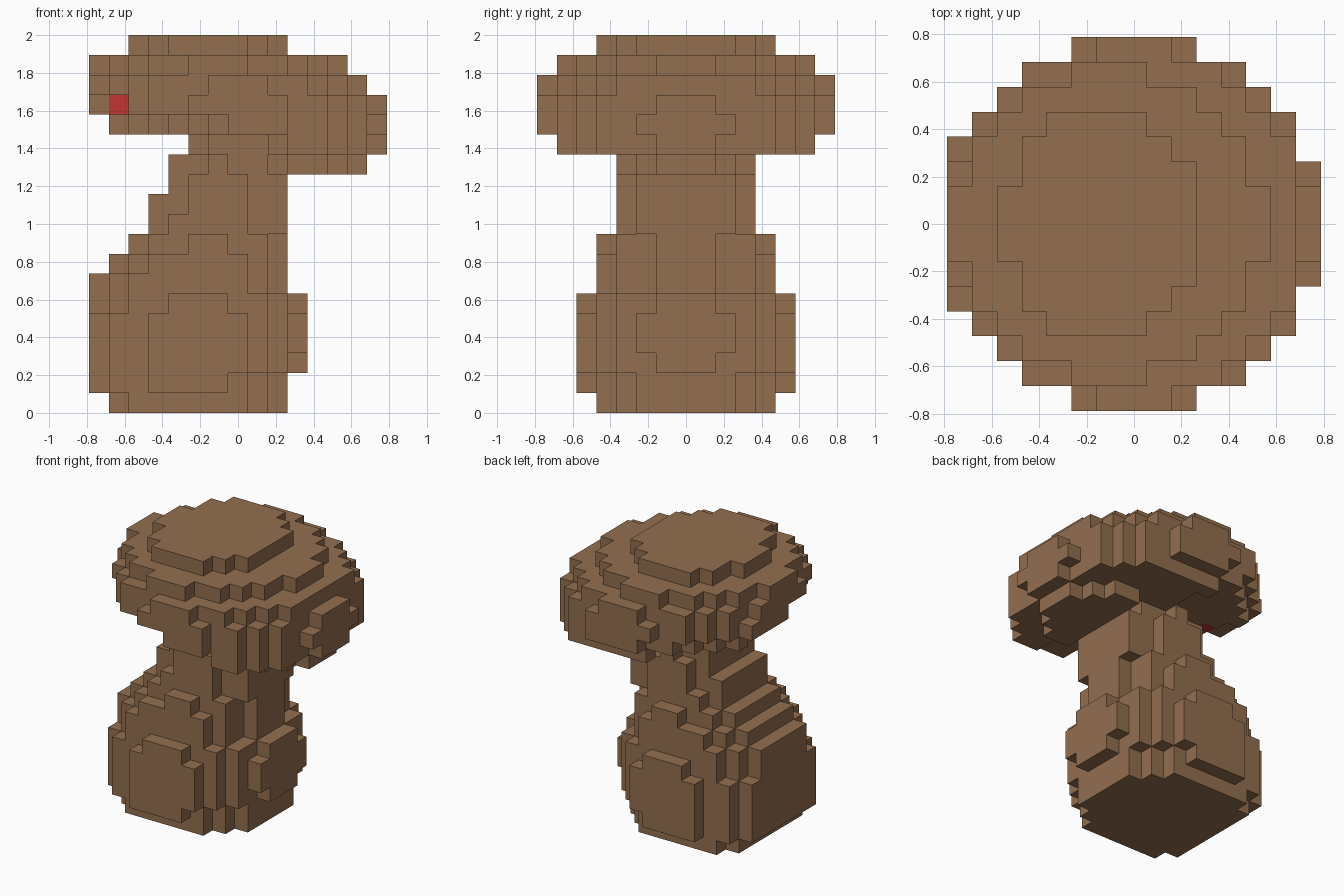
import bpy
import bmesh
from mathutils import Vector

cube = bpy.data.objects.get("Cube")
if cube:
    bpy.data.objects.remove(cube, do_unlink=True)

SIZE = 2 / 19          # edge of one block
HALF = 7               # blocks on each side of the middle one


def make_material(name, colour):
    mat = bpy.data.materials.new(name)
    mat.use_nodes = True
    mat.diffuse_color = (*colour, 1)
    mat.node_tree.nodes["Principled BSDF"].inputs["Base Color"].default_value = (*colour, 1)
    return mat


brown = make_material("brown", (0.29, 0.158, 0.078))
red = make_material("red", (0.55, 0.033, 0.033))


def disc(layer, centre, left, right, depth, power=2.0, limit=-HALF, slant=0.0):
    """Blocks of one layer inside an oval, cut off left of a slanted line."""
    blocks = set()
    for i in range(-HALF, HALF + 1):
        for j in range(-HALF, HALF + 1):
            x, y = i * SIZE - centre, abs(j * SIZE)
            radius = left if x < 0 else right
            inside = (abs(x) / radius) ** power + (y / depth) ** power < 1
            if inside and i + slant * j >= limit:
                blocks.add((i, j, layer))
    return blocks


def build_blocks(name, blocks, red_blocks=frozenset()):
    """Skin a set of blocks with its outer faces."""
    bm = bmesh.new()
    corners = {}

    def corner(point):
        key = tuple(round(c * 2) for c in point)
        if key not in corners:
            corners[key] = bm.verts.new(point * SIZE + Vector((0, 0, SIZE / 2)))
        return corners[key]

    for block in sorted(blocks):
        for axis in range(3):
            for sign in (-1, 1):
                step = Vector((0, 0, 0))
                step[axis] = sign
                neighbour = tuple(int(c) for c in Vector(block) + step)
                if neighbour in blocks:
                    continue
                u = Vector((0, 0, 0))
                u[(axis + 1) % 3] = 0.5
                v = step.cross(u)
                mid = Vector(block) + step / 2
                ring = (mid - u - v, mid + u - v, mid + u + v, mid - u + v)
                face = bm.faces.new([corner(p) for p in ring])
                face.material_index = int(block in red_blocks)
    mesh = bpy.data.meshes.new(name)
    bm.to_mesh(mesh)
    bm.free()
    mesh.materials.append(brown)
    if red_blocks:
        mesh.materials.append(red)
    obj = bpy.data.objects.new(name, mesh)
    bpy.context.collection.objects.link(obj)


# Stem: a wide bulb that leans and narrows upwards
stem = disc(0, -0.22, 0.51, 0.47, 0.5, power=2.6)
stem |= disc(1, -0.25, 0.6, 0.52, 0.56)
stem |= disc(2, -0.22, 0.64, 0.57, 0.575)
for layer in (3, 4):
    stem |= disc(layer, -0.22, 0.64, 0.58, 0.575)
stem |= disc(5, -0.21, 0.6, 0.55, 0.545)
stem |= disc(6, -0.22, 0.58, 0.46, 0.5)
stem |= disc(7, -0.18, 0.52, 0.43, 0.48)
stem |= disc(8, -0.16, 0.42, 0.4, 0.45)
stem |= disc(9, -0.13, 0.37, 0.43, 0.37)
stem |= disc(10, -0.13, 0.37, 0.43, 0.36)
stem |= disc(11, -0.08, 0.33, 0.38, 0.35)
stem |= disc(12, -0.08, 0.33, 0.38, 0.32)
stem |= disc(13, 0, 0.29, 0.29, 0.29)
build_blocks("stem", stem)

# Cap: dome whose underside hangs lowest towards +x and +y
cap = disc(12, 0.3, 0.37, 0.37, 0.37, limit=3)
cap |= disc(13, 0.2, 0.72, 0.56, 0.7, limit=0.8, slant=0.35)
cap |= disc(14, 0.08, 0.78, 0.69, 0.78, limit=-4.25, slant=0.6)
cap |= disc(15, 0, 0.805, 0.76, 0.8)
cap |= disc(16, -0.03, 0.75, 0.75, 0.75)
cap |= disc(17, -0.1, 0.66, 0.66, 0.66)
cap |= disc(18, -0.155, 0.39, 0.42, 0.465)

# Raised rim at the front of the -x side, with one red block at its end
cap -= {(i, j, 15) for i in (-7, -6) for j in range(-HALF, 0)}
build_blocks("cap", cap, {(-6, 0, 15)})
